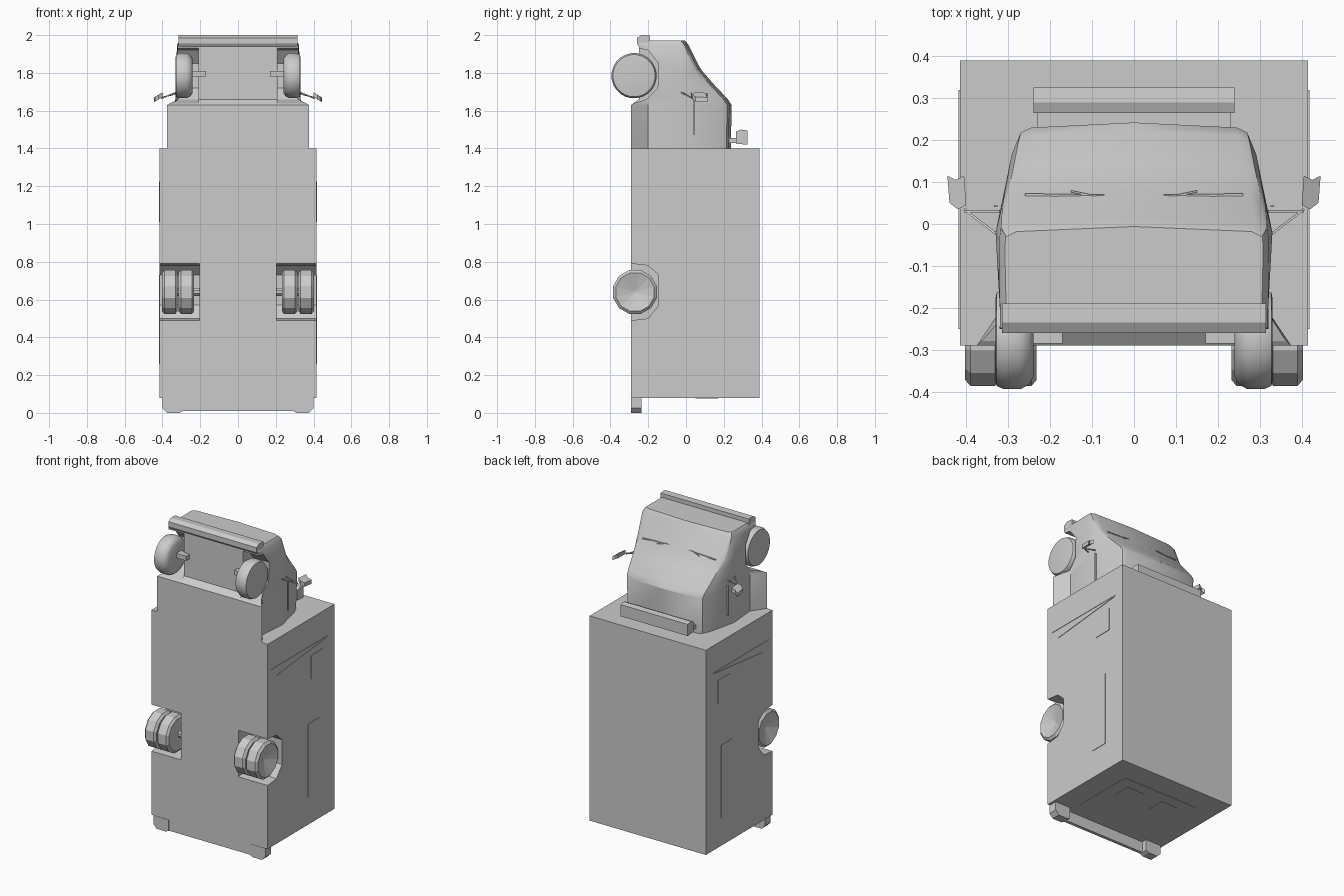
import bpy, bmesh, math
from mathutils import Vector

if "Cube" in bpy.data.objects:
    bpy.data.objects.remove(bpy.data.objects["Cube"])

grey = bpy.data.materials.new("plain grey")
grey.use_nodes = True
colour = (0.6, 0.6, 0.6, 1)
grey.diffuse_color = colour
grey.node_tree.nodes["Principled BSDF"].inputs["Base Color"].default_value = colour


def finish(name, bm, smooth=None):
    bmesh.ops.recalc_face_normals(bm, faces=bm.faces)
    mesh = bpy.data.meshes.new(name)
    bm.to_mesh(mesh)
    bm.free()
    mesh.materials.append(grey)
    ob = bpy.data.objects.new(name, mesh)
    bpy.context.collection.objects.link(ob)
    if smooth:
        bpy.ops.object.select_all(action='DESELECT')
        ob.select_set(True)
        bpy.context.view_layer.objects.active = ob
        bpy.ops.object.shade_smooth_by_angle(angle=math.radians(smooth))
    return ob


def loft(name, rings, smooth=None):
    """Skin closed rings of equal length and cap both ends."""
    bm = bmesh.new()
    rows = [[bm.verts.new(p) for p in ring] for ring in rings]
    n = len(rows[0])
    for a, b in zip(rows, rows[1:]):
        for i in range(n):
            j = (i + 1) % n
            bm.faces.new((a[i], a[j], b[j], b[i]))
    bm.faces.new(rows[0][::-1])
    bm.faces.new(rows[-1])
    return finish(name, bm, smooth)


def prism(name, outline, x0, x1):
    """Extrude a (y, z) outline along x."""
    return loft(name, [[(x, y, z) for y, z in outline] for x in (x0, x1)])


def box(name, x0, x1, y0, y1, z0, z1):
    return prism(name, [(y0, z0), (y1, z0), (y1, z1), (y0, z1)], x0, x1)


def wheel(name, s, profile, y, z, sides, smooth=None):
    """Revolve (x, radius) pairs around a sideways axle."""
    rings = []
    for x, r in profile:
        angles = [2 * math.pi * (i + 0.5) / sides for i in range(sides)]
        rings.append([(s * x, y + r * math.cos(a), z + r * math.sin(a)) for a in angles])
    return loft(name, rings, smooth)


def rod(name, a, b, r):
    a, b = Vector(a), Vector(b)
    d = (b - a).normalized()
    u = d.orthogonal().normalized()
    v = d.cross(u)
    ring = [u * r, v * r, -u * r, -v * r]
    return loft(name, [[p + q for q in ring] for p in (a, b)])


def cut(target, cutter):
    mod = target.modifiers.new("cut", 'BOOLEAN')
    mod.operation = 'DIFFERENCE'
    mod.solver = 'EXACT'
    mod.object = cutter
    cutter.hide_render = True
    cutter.hide_viewport = True
    cutter.display_type = 'WIRE'


# cargo box with rear wheel wells
cargo = box("cargo_box", -0.415, 0.415, -0.29, 0.39, 0.08, 1.4)
rear_well = [(-0.4, 0.49), (-0.29, 0.49), (-0.2, 0.5), (-0.145, 0.57),
             (-0.145, 0.73), (-0.2, 0.78), (-0.29, 0.79), (-0.4, 0.79)]
front_well = [(-0.4, 1.635), (-0.29, 1.635), (-0.21, 1.66), (-0.15, 1.72),
              (-0.145, 1.85), (-0.2, 1.92), (-0.27, 1.935), (-0.4, 1.935)]


# cab skinned from stacked cross-sections
def cab_ring(z, back, front, wide, w_front):
    mid = min(-0.02, front - 0.04)
    half = [(wide[0], back), (wide[1], -0.2), (wide[2], mid),
            (w_front + (wide[2] - w_front) * 0.35, mid + (front - mid) * 0.75),
            (w_front, front - 0.012), (w_front - 0.025, front), (0, front + 0.012)]
    return [(x, y, z) for x, y in half] + [(-x, y, z) for x, y in half[-2::-1]]


cab = loft("cab", [
    cab_ring(1.4, -0.29, 0.225, (0.375, 0.315, 0.33), 0.265),
    cab_ring(1.63, -0.29, 0.23, (0.375, 0.315, 0.33), 0.27),
    cab_ring(1.66, -0.25, 0.21, (0.33, 0.315, 0.33), 0.275),
    cab_ring(1.74, -0.25, 0.135, (0.325, 0.32, 0.33), 0.29),
    cab_ring(1.82, -0.25, 0.065, (0.325, 0.32, 0.33), 0.305),
    cab_ring(1.95, -0.25, 0.0, (0.32, 0.32, 0.322), 0.315),
    cab_ring(1.972, -0.24, -0.018, (0.305, 0.305, 0.308), 0.305),
], 32)

# front bumper
prism("front_bumper", [(-0.26, 1.955), (-0.25, 1.94), (-0.19, 1.95),
                       (-0.19, 1.998), (-0.235, 2.0), (-0.26, 1.985)], -0.315, 0.315)

# roof air deflector and its bracket
prism("roof_deflector", [(0.265, 1.425), (0.325, 1.42), (0.325, 1.495),
                         (0.29, 1.5), (0.265, 1.49)], -0.24, 0.24)
box("deflector_bracket", -0.23, 0.23, 0.22, 0.27, 1.43, 1.455)

# rear bumper: thin bar with chamfered end blocks
box("rear_bumper_bar", -0.36, 0.36, -0.29, -0.27, 0.01, 0.08)

rear_tyre = [(0.0, 0.105), (0.012, 0.12), (0.07, 0.12), (0.083, 0.105)]
for side, s in (("left", 1), ("right", -1)):
    # wheel wells
    cut(cargo, prism(side + "_rear_well_cutter", rear_well, s * 0.205, s * 0.5))
    cut(cab, prism(side + "_front_well_cutter", front_well, s * 0.21, s * 0.5))

    # rear bumper end block
    block = [(0.29, 0.01), (0.31, 0.0), (0.375, 0.0), (0.4, 0.025), (0.4, 0.08), (0.29, 0.08)]
    loft(side + "_rear_bumper_end",
         [[(s * x, y, z) for x, z in block] for y in (-0.292, -0.235)])

    # dual rear wheels, the outer one with a dished hub
    wheel(side + "_rear_inner_wheel", s, [(x + 0.232, r) for x, r in rear_tyre],
          -0.27, 0.64, 12)
    wheel(side + "_rear_outer_wheel", s,
          [(x + 0.32, r) for x, r in rear_tyre] + [(0.375, 0.008)], -0.27, 0.64, 12)
    wheel(side + "_rear_axle", s, [(0.19, 0.022), (0.34, 0.022)], -0.26, 0.64, 8)

    # front wheel and stub axle
    wheel(side + "_front_wheel", s,
          [(0.24, 0.09), (0.25, 0.108), (0.27, 0.12), (0.31, 0.12), (0.328, 0.112), (0.33, 0.1)],
          -0.275, 1.785, 24, 40)
    box(side + "_front_axle", s * 0.17, s * 0.25, -0.285, -0.235, 1.78, 1.81)

    # wing mirror on two struts
    rod(side + "_mirror_strut_lower", (s * 0.32, -0.03, 1.7), (s * 0.405, 0.035, 1.665), 0.004)
    rod(side + "_mirror_strut_upper", (s * 0.32, 0.03, 1.69), (s * 0.405, 0.03, 1.67), 0.004)
    mirror = [(0.4, 0.045), (0.405, 0.115), (0.425, 0.105), (0.445, 0.115),
              (0.44, 0.05), (0.42, 0.035)]
    loft(side + "_wing_mirror",
         [[(s * x, y, 1.672 - (x - 0.4) * 0.6 + dz) for x, y in mirror] for dz in (0, 0.025)])

    # windscreen wiper
    rod(side + "_wiper_blade", (s * 0.26, 0.07, 1.82), (s * 0.07, 0.067, 1.828), 0.004)
    rod(side + "_wiper_arm", (s * 0.15, 0.078, 1.818), (s * 0.04, 0.055, 1.842), 0.003)

    # thin door seams on the cab side
    box(side + "_door_handle", s * 0.325, s * 0.334, 0.04, 0.045, 1.47, 1.66)

    # thin side plates on the cargo box
    x0, x1 = s * 0.414, s * 0.418
    box(side + "_side_locker", x0, x1, 0.12, 0.235, 0.26, 0.73)
    box(side + "_side_window", x0, x1, 0.15, 0.27, 1.01, 1.16)
    box(side + "_side_trim", x0, x1, -0.25, 0.32, 1.219, 1.225)
    prism(side + "_side_stripe", [(-0.19, 1.16), (0.32, 1.213), (0.32, 1.219), (-0.19, 1.168)],
          x0, x1)

    # rear wall windows
    box(side + "_rear_window", s * 0.07, s * 0.19, 0.05, 0.17, 0.076, 0.081)

# rear wall panel
box("rear_panel", -0.27, 0.27, -0.17, 0.24, 0.078, 0.081)
